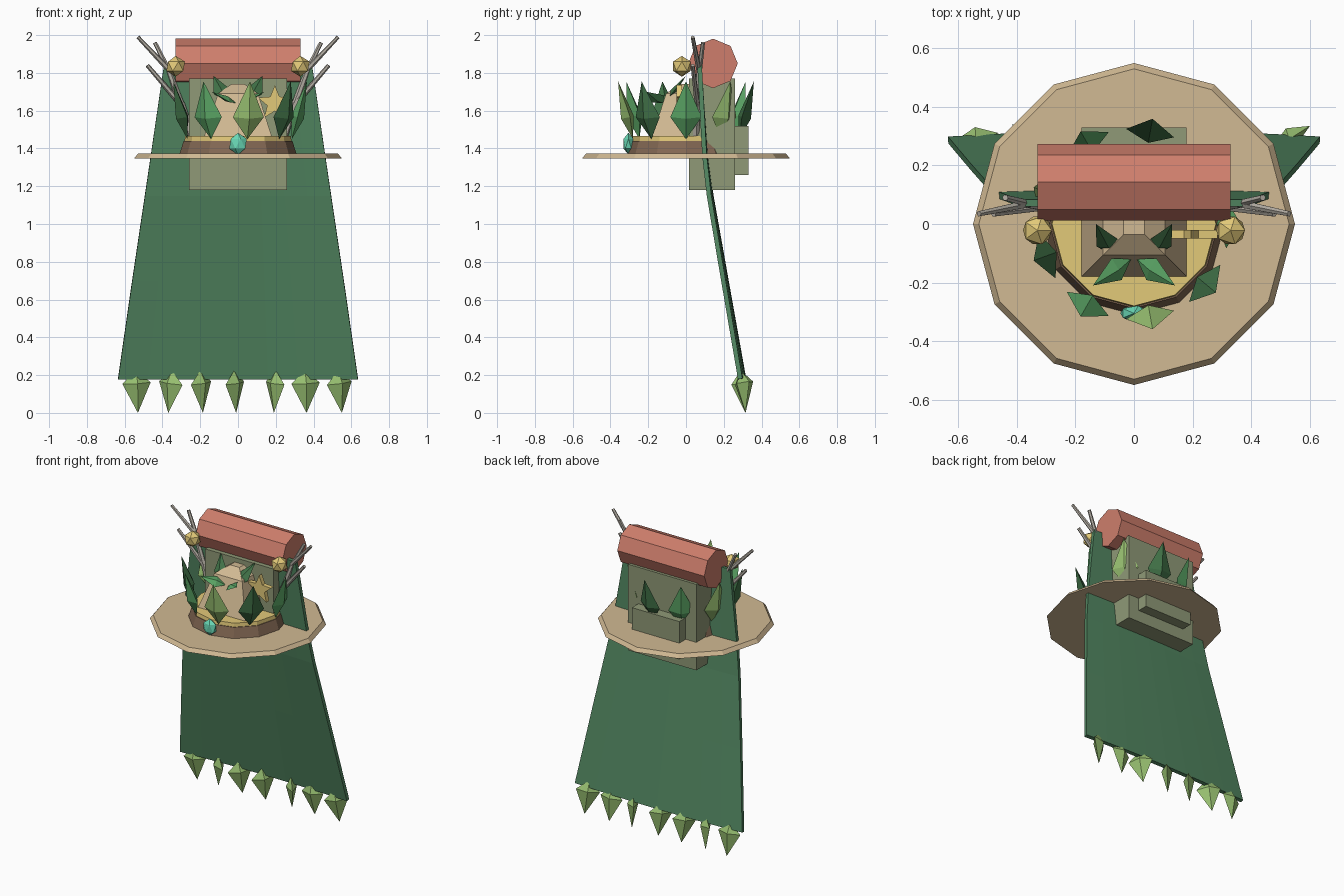
import bpy, bmesh, math
from mathutils import Vector, Matrix

if "Cube" in bpy.data.objects:
    bpy.data.objects.remove(bpy.data.objects["Cube"])

def mat(name, r, g, b):
    m = bpy.data.materials.new(name)
    m.diffuse_color = tuple((c / 255) ** 2.2 for c in (r, g, b)) + (1,)
    m.use_nodes = True
    m.node_tree.nodes["Principled BSDF"].inputs["Base Color"].default_value = m.diffuse_color
    return m

TAN, BROWN = mat("tan", 208, 184, 146), mat("brown", 130, 104, 84)
GOLD, TEAL = mat("gold", 226, 200, 120), mat("teal", 105, 215, 180)
OLIVE, RED = mat("olive", 142, 152, 118), mat("red", 205, 125, 108)
CAPE, GREY = mat("cape_green", 82, 132, 96), mat("bark", 178, 172, 162)
GREENS = [mat("leaf_light", 150, 190, 112), mat("leaf_mid", 92, 165, 102), mat("leaf_dark", 66, 112, 72)]

def finish(bm, name, m):
    bmesh.ops.recalc_face_normals(bm, faces=bm.faces)
    me = bpy.data.meshes.new(name)
    bm.to_mesh(me)
    bm.free()
    me.materials.append(m)
    ob = bpy.data.objects.new(name, me)
    bpy.context.collection.objects.link(ob)
    return ob

def tube(name, p, q, r1, r2, n, m, spin=0):
    """Tapered n-sided prism from p to q."""
    p, q = Vector(p), Vector(q)
    d = q - p
    rot = d.to_track_quat('Z', 'Y').to_matrix().to_4x4()
    M = Matrix.Translation((p + q) / 2) @ rot @ Matrix.Rotation(spin, 4, 'Z')
    bm = bmesh.new()
    bmesh.ops.create_cone(bm, cap_ends=True, segments=n, radius1=r1, radius2=r2, depth=d.length, matrix=M)
    return finish(bm, name, m)

def box(name, lo, hi, m):
    lo, hi = Vector(lo), Vector(hi)
    bm = bmesh.new()
    bmesh.ops.create_cube(bm, size=1, matrix=Matrix.Translation((lo + hi) / 2) @ Matrix.Diagonal((*(hi - lo), 1)))
    return finish(bm, name, m)

def ball(name, c, s, m):
    bm = bmesh.new()
    bmesh.ops.create_icosphere(bm, subdivisions=1, radius=1, matrix=Matrix.Translation(c) @ Matrix.Diagonal((*s, 1)))
    return finish(bm, name, m)

def leaf(name, base, tip, width, thick, normal, m, wide=0.38):
    """Flattened four-sided bipyramid, widest part way along."""
    base, tip, normal = Vector(base), Vector(tip), Vector(normal)
    d = tip - base
    side = d.cross(normal).normalized()
    nrm = side.cross(d).normalized()
    mid = base + d * wide
    bm = bmesh.new()
    b, t = bm.verts.new(base), bm.verts.new(tip)
    ring = [bm.verts.new(mid + o) for o in (side * width, nrm * thick, -side * width, -nrm * thick)]
    for i in range(4):
        bm.faces.new((b, ring[i], ring[i - 1]))
        bm.faces.new((t, ring[i - 1], ring[i]))
    return finish(bm, name, m)

# Hat: brim, band, gold ring, tapered crown with a peaked tip
tube("hat_brim", (0, 0, 1.347), (0, 0, 1.372), 0.55, 0.53, 12, TAN)
tube("hat_band", (0, 0, 1.37), (0, 0, 1.44), 0.31, 0.288, 12, BROWN)
tube("hat_gold_ring", (0, 0, 1.425), (0, 0, 1.465), 0.285, 0.28, 12, GOLD)
tube("hat_crown", (0, 0, 1.46), (0, 0, 1.69), 0.255, 0.15, 4, TAN, math.pi / 4)
tube("hat_tip", (0, 0, 1.69), (0, 0, 1.74), 0.15, 0.05, 4, TAN, math.pi / 4)
ball("hat_gem", (0, -0.305, 1.425), (0.052, 0.03, 0.058), TEAL)

# Ring of leaves around the crown
for k in range(9):
    a = math.radians(40 * k)
    out = Vector((math.cos(a), math.sin(a), 0))
    leaf(f"hat_leaf_{k}", out * 0.285 + Vector((0, 0, 1.45)), out * 0.365 + Vector((0, 0, 1.755)),
         0.083, 0.035, out, GREENS[(k * 2 + 1) % 3])

# Star charm
bm = bmesh.new()
pts = []
for i in range(10):
    a, r = math.pi / 2 + i * math.pi / 5, (0.095, 0.042)[i % 2]
    pts.append(bm.verts.new((0.195 + r * math.cos(a), -0.02, 1.64 + r * math.sin(a))))
f = bm.faces.new(pts)
ext = bmesh.ops.extrude_face_region(bm, geom=[f])
bmesh.ops.translate(bm, vec=(0, -0.03, 0), verts=[v for v in ext["geom"] if isinstance(v, bmesh.types.BMVert)])
finish(bm, "star_charm", GOLD)

# Paired tip leaves, antlers and beads
for s, tag in ((-1, "left"), (1, "right")):
    leaf(f"tip_leaf_low_{tag}", (0.01 * s, -0.12, 1.64), (0.14 * s, -0.21, 1.70), 0.045, 0.015, (0, -0.5, 1), GREENS[1])
    leaf(f"tip_leaf_high_{tag}", (0.06 * s, -0.11, 1.65), (0.13 * s, 0.0, 1.785), 0.045, 0.015, (0, -1, 0.6), GREENS[2])
    path = [((0.24, 0.05, 1.45), (0.30, 0.06, 1.64), 0.02, 0.018),
            ((0.30, 0.06, 1.63), (0.37, 0.07, 1.82), 0.018, 0.015),
            ((0.36, 0.07, 1.81), (0.53, 0.035, 1.99), 0.015, 0.01),
            ((0.30, 0.06, 1.63), (0.48, 0.035, 1.84), 0.015, 0.011),
            ((0.36, 0.07, 1.80), (0.44, 0.09, 1.96), 0.014, 0.011)]
    for i, (p, q, r1, r2) in enumerate(path):
        tube(f"antler_{tag}_{i}", (p[0] * s, *p[1:]), (q[0] * s, *q[1:]), r1, r2, 6, GREY)
    ball(f"bead_{tag}", (0.33 * s, -0.022, 1.835), (0.055,) * 3, GOLD)

# Backpack with pocket and octagonal bedroll
box("backpack", (-0.26, 0.015, 1.18), (0.26, 0.26, 1.77), OLIVE)
box("backpack_pocket", (-0.18, 0.255, 1.26), (0.18, 0.33, 1.52), OLIVE)
tube("bedroll", (-0.33, 0.143, 1.85), (0.33, 0.143, 1.85), 0.131, 0.131, 8, RED)

# Cape: gently bowed, flaring sheet
rows = [(1.84, 0.072, 0.392, 0.0), (1.36, 0.098, 0.462, 0.008), (1.15, 0.122, 0.493, 0.012),
        (0.7, 0.198, 0.56, 0.016), (0.18, 0.287, 0.635, 0.02)]
N = 8
bm = bmesh.new()
grid = [[bm.verts.new((w * u, y + bow * (1 - u * u), z)) for u in (2 * i / N - 1 for i in range(N + 1))]
        for z, y, w, bow in rows]
for a, b in zip(grid, grid[1:]):
    for i in range(N):
        bm.faces.new((a[i], a[i + 1], b[i + 1], b[i]))
cape = finish(bm, "cape", CAPE)
mod = cape.modifiers.new("thickness", 'SOLIDIFY')
mod.thickness, mod.offset = 0.024, 0

# Hem leaves hanging point-down
for i, (x, yaw) in enumerate([(-0.54, 10), (-0.35, -35), (-0.2, 45), (-0.02, 50), (0.2, -50), (0.355, 8), (0.53, 30)]):
    a = math.radians(yaw)
    leaf(f"hem_leaf_{i}", (x, 0.29, 0.225), (x + 0.02 * math.sin(a * 3), 0.315, 0.0), 0.076, 0.034,
         (math.sin(a), -math.cos(a), 0), GREENS[0], 0.3)
